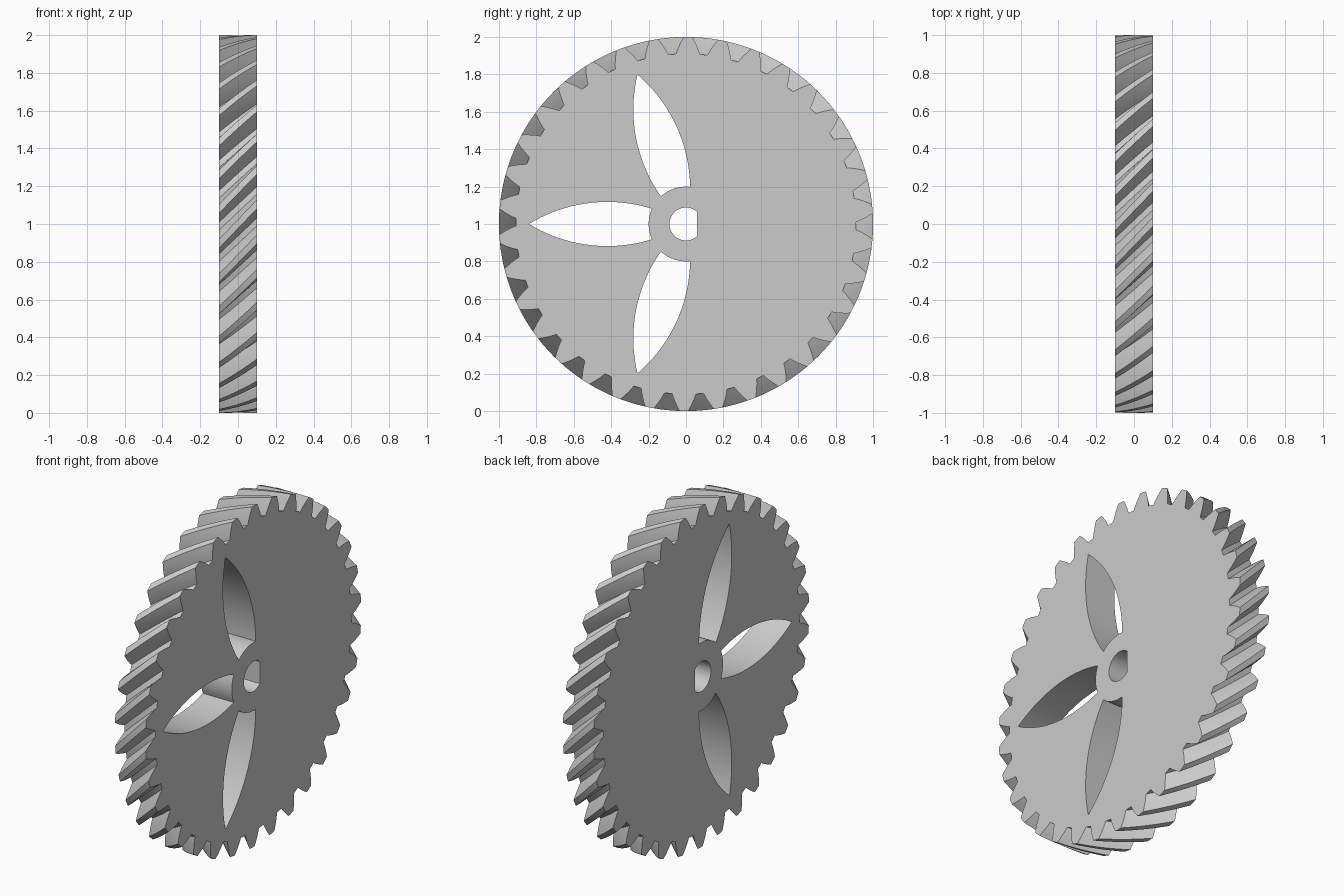
import bpy, bmesh, math

if "Cube" in bpy.data.objects:
    bpy.data.objects.remove(bpy.data.objects["Cube"])

TEETH = 34
HALF_W = 0.1              # half the gear thickness (axis along x)
R_TIP, R_PITCH, R_ROOT = 1.0, 0.96, 0.91
TWIST = math.radians(5.97)  # rotation from the middle plane to a face
LAYERS = 12
PRESSURE = math.atan(math.tan(math.radians(20)) / math.cos(math.radians(45)))
R_BASE = R_PITCH * math.cos(PRESSURE)


def inv(a):
    return math.tan(a) - a


def half_tooth(r):
    """Half tooth angle of an involute tooth at radius r."""
    return math.pi / (2 * TEETH) + inv(PRESSURE) - inv(math.acos(R_BASE / r))


def gear_outline():
    steps = 6
    radii = [R_ROOT + (R_TIP - R_ROOT) * i / steps for i in range(steps + 1)]
    pts = []
    for t in range(TEETH):
        mid = 2 * math.pi * t / TEETH
        pts.append((R_ROOT, mid - math.pi / TEETH))
        pts += [(r, mid - half_tooth(r)) for r in radii]
        pts.append((R_TIP, mid))
        pts += [(r, mid + half_tooth(r)) for r in reversed(radii)]
    return pts


def petal_outline(direction):
    """Pointed lens from the centre to 0.84, cut off by the hub circle."""
    length, sag, hub, n = 0.84, 0.118, 0.2, 20
    start = 2 * math.atan(2 * sag / length)
    big_r = length / 2 / math.sin(start)
    radii = [hub + (length - hub) * i / n for i in range(n)]
    ang = [start - math.asin(r / (2 * big_r)) for r in radii]
    pts = [(r, direction - a) for r, a in zip(radii, ang)]
    pts.append((length, direction))
    pts += [(r, direction + a) for r, a in reversed(list(zip(radii, ang)))]
    pts += [(hub, direction + ang[0] * (1 - 2 * i / 8)) for i in range(1, 8)]
    return pts


def bore_outline():
    """Round shaft hole with one flat side."""
    r, flat = 0.088, 0.06
    a = math.acos(flat / r)
    return [(r, a + (2 * math.pi - 2 * a) * i / 40) for i in range(41)]


def add_wall(bm, outline, layers, twist):
    """Sweep a polar outline along x, return the edges of both end loops."""
    rings = []
    for k in range(layers + 1):
        f = 2 * k / layers - 1
        rings.append([bm.verts.new((f * HALF_W,
                                    r * math.cos(a - f * twist),
                                    1 + r * math.sin(a - f * twist)))
                      for r, a in outline])
    n = len(outline)
    for lo, hi in zip(rings, rings[1:]):
        for i in range(n):
            j = (i + 1) % n
            bm.faces.new((lo[i], lo[j], hi[j], hi[i]))
    return [[bm.edges.get((ring[i], ring[(i + 1) % n])) for i in range(n)]
            for ring in (rings[0], rings[-1])]


bm = bmesh.new()

# Helical toothed rim, three petal cut-outs and the shaft hole
loops = [add_wall(bm, gear_outline(), LAYERS, TWIST)]
for deg in (108, 180, 252):
    loops.append(add_wall(bm, petal_outline(math.radians(deg)), 1, 0))
loops.append(add_wall(bm, bore_outline(), 1, 0))

# Flat end faces with the openings left free
for side, nx in ((0, -1), (1, 1)):
    edges = [e for pair in loops for e in pair[side]]
    bmesh.ops.triangle_fill(bm, use_beauty=True, use_dissolve=False,
                            edges=edges, normal=(nx, 0, 0))
bmesh.ops.recalc_face_normals(bm, faces=bm.faces[:])

mesh = bpy.data.meshes.new("helical_gear")
bm.to_mesh(mesh)
bm.free()
gear = bpy.data.objects.new("helical_gear", mesh)
bpy.context.collection.objects.link(gear)

# Plain grey
grey = bpy.data.materials.new("light grey")
grey.diffuse_color = (0.6, 0.6, 0.6, 1)
grey.use_nodes = True
grey.node_tree.nodes["Principled BSDF"].inputs["Base Color"].default_value = grey.diffuse_color
mesh.materials.append(grey)

bpy.context.view_layer.objects.active = gear
gear.select_set(True)
bpy.ops.object.shade_smooth_by_angle(angle=math.radians(30))
